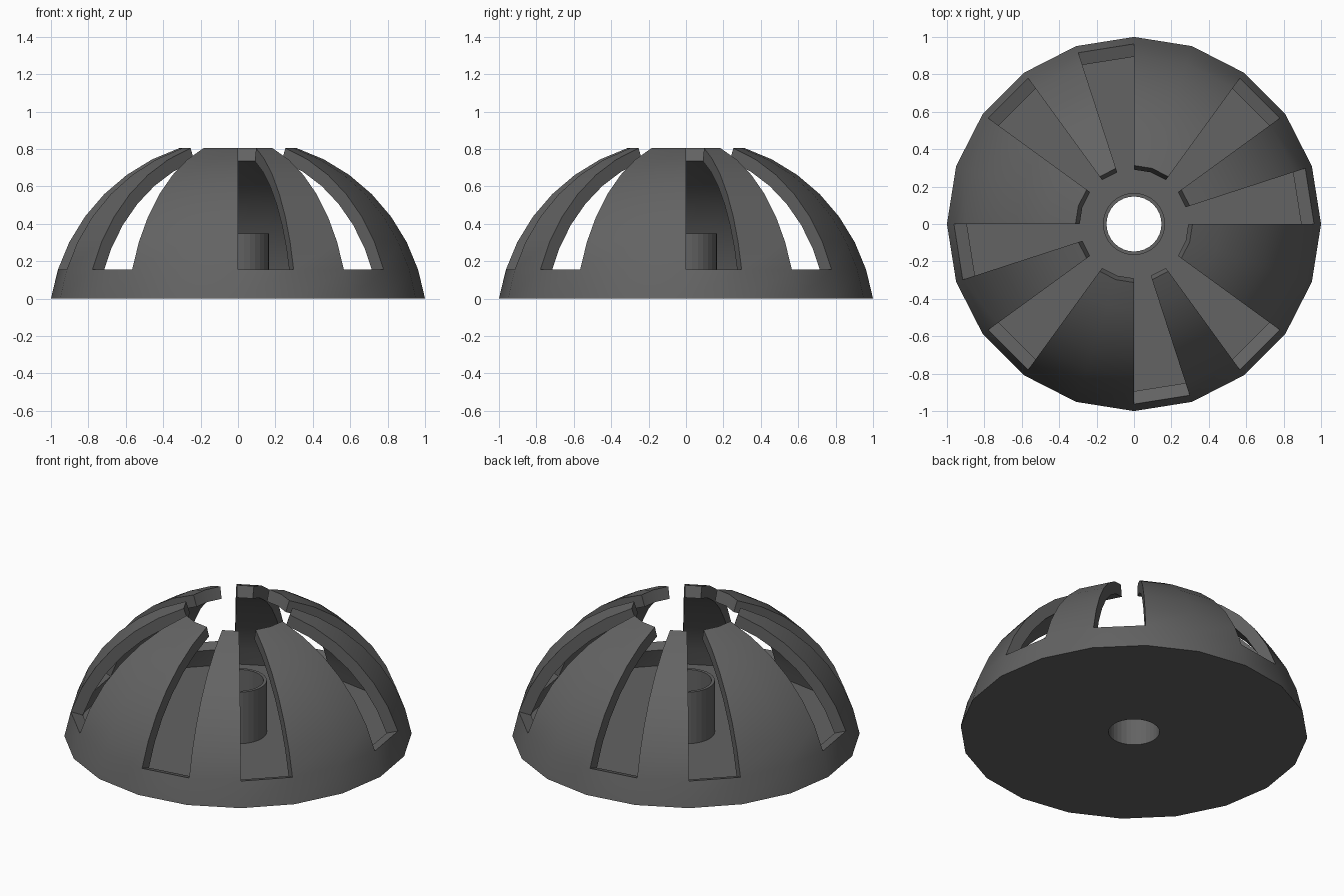
import bpy
import bmesh
from math import sin, cos, radians, tau

cube = bpy.data.objects.get("Cube")
if cube:
    bpy.data.objects.remove(cube, do_unlink=True)

SIDES, RINGS = 20, 7
R_OUT, R_IN, SINK = 1.0125, 0.94, 0.158

grey = bpy.data.materials.new("dark_grey")
grey.use_nodes = True
grey.diffuse_color = (0.125, 0.125, 0.125, 1)
grey.node_tree.nodes["Principled BSDF"].inputs["Base Color"].default_value = grey.diffuse_color


def finish(name, bm, smooth):
    bmesh.ops.recalc_face_normals(bm, faces=bm.faces)
    mesh = bpy.data.meshes.new(name)
    bm.to_mesh(mesh)
    bm.free()
    mesh.materials.append(grey)
    obj = bpy.data.objects.new(name, mesh)
    bpy.context.collection.objects.link(obj)
    if smooth:
        bpy.ops.object.select_all(action="DESELECT")
        obj.select_set(True)
        bpy.context.view_layer.objects.active = obj
        bpy.ops.object.shade_smooth_by_angle(angle=radians(30))
    return obj


def lathe(name, profile, sides):
    """Closed profile of (radius, z) points turned around the z axis."""
    bm = bmesh.new()
    loops = [[bm.verts.new((r * cos(tau * j / sides), r * sin(tau * j / sides), z))
              for r, z in profile] for j in range(sides)]
    for j in range(sides):
        a, b = loops[j], loops[(j + 1) % sides]
        for k in range(len(profile)):
            n = (k + 1) % len(profile)
            bm.faces.new((a[k], b[k], b[n], a[n]))
    return finish(name, bm, False)


def solid(i, j):
    """Cells that remain: the bottom band and the ribs between the slots."""
    return 0 <= i < RINGS and (i == 0 or j % 5 not in (0, 2))


# Slotted dome shell
bm = bmesh.new()
grid = {}


def vert(radius, i, j):
    key = (radius, i, j % SIDES)
    if key not in grid:
        polar, turn = radians(81 - 9 * i), tau * j / SIDES
        r = radius * sin(polar)
        z = max(0, radius * cos(polar) - SINK) if i else 0
        grid[key] = bm.verts.new((r * cos(turn), r * sin(turn), z))
    return grid[key]


for i in range(RINGS):
    for j in range(SIDES):
        if not solid(i, j):
            continue
        corners = [(i, j), (i, j + 1), (i + 1, j + 1), (i + 1, j)]
        neighbours = [(i - 1, j), (i, j + 1), (i + 1, j), (i, j - 1)]
        for radius in (R_OUT, R_IN):
            bm.faces.new([vert(radius, *c) for c in corners])
        # Close the shell thickness along open edges
        for k, near in enumerate(neighbours):
            if not solid(*near):
                a, b = corners[k], corners[(k + 1) % 4]
                bm.faces.new((vert(R_OUT, *a), vert(R_OUT, *b),
                              vert(R_IN, *b), vert(R_IN, *a)))
finish("dome_shell", bm, True)

# Floor plate with a central hole, and the tube standing in it
rim = R_IN * sin(radians(81))
lathe("floor_plate", [(0.155, 0), (rim, 0), (rim, 0.02), (0.155, 0.02)], SIDES)
lathe("center_tube", [(0.147, 0), (0.166, 0), (0.166, 0.347), (0.147, 0.347)], 32)
